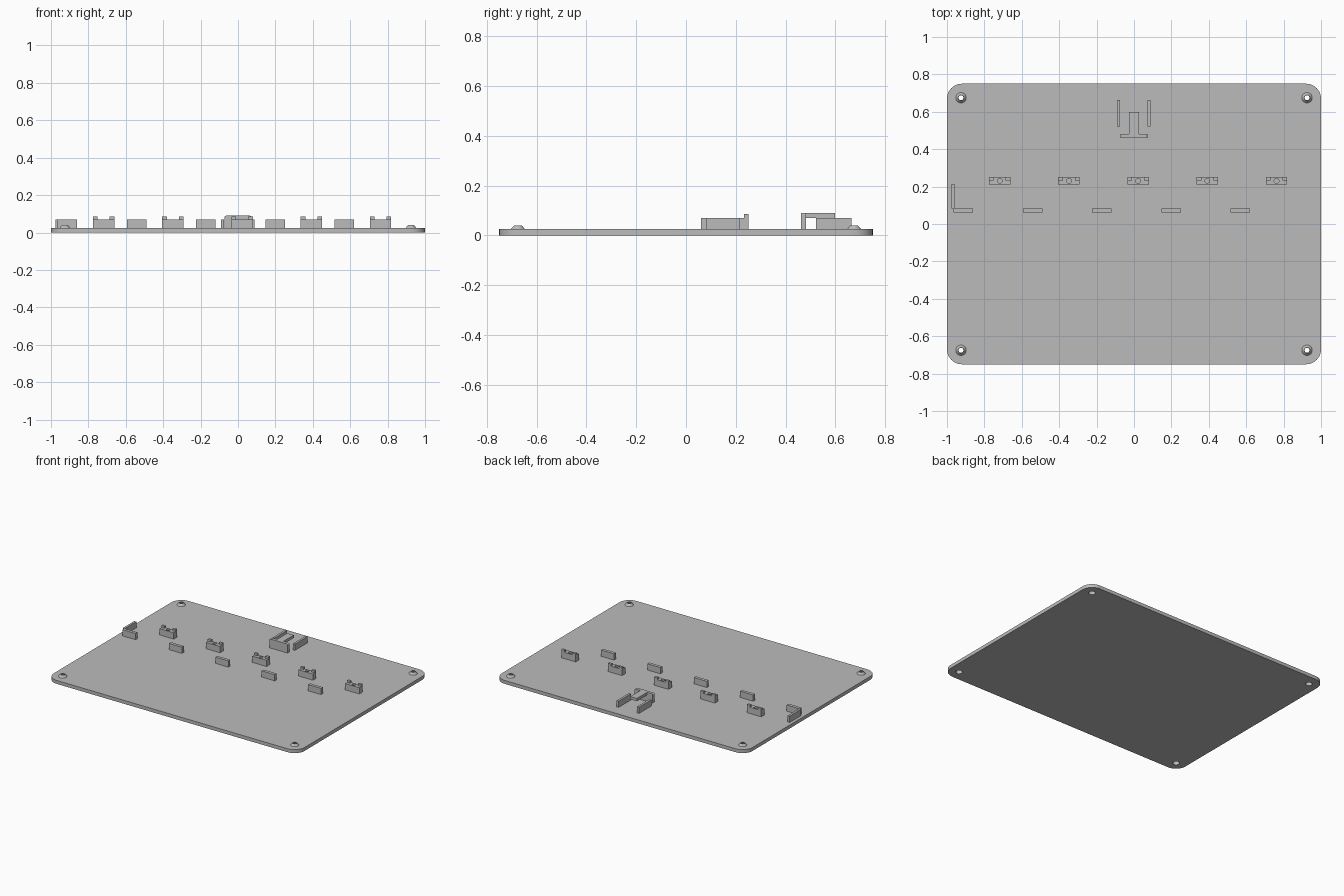
import bpy
import bmesh
from math import pi, cos, sin

if "Cube" in bpy.data.objects:
    bpy.data.objects.remove(bpy.data.objects["Cube"], do_unlink=True)

DECK = 0.025      # top of the base plate
SINK = 0.015      # fittings start slightly inside the plate
LOW_TOP = 0.07    # common height of the low fittings

grey = bpy.data.materials.new("light grey plastic")
grey.use_nodes = True
grey.diffuse_color = (0.5, 0.5, 0.5, 1)
grey.node_tree.nodes["Principled BSDF"].inputs["Base Color"].default_value = (0.5, 0.5, 0.5, 1)


def finish(name, bm):
    bmesh.ops.recalc_face_normals(bm, faces=bm.faces[:])
    mesh = bpy.data.meshes.new(name)
    bm.to_mesh(mesh)
    bm.free()
    mesh.materials.append(grey)
    obj = bpy.data.objects.new(name, mesh)
    bpy.context.collection.objects.link(obj)
    return obj


def add_box(bm, x, y, z):
    verts = bmesh.ops.create_cube(bm, size=1)["verts"]
    for v in verts:
        for axis, (lo, hi) in enumerate((x, y, z)):
            v.co[axis] = lo if v.co[axis] < 0 else hi


def box(name, x, y, z):
    bm = bmesh.new()
    add_box(bm, x, y, z)
    return finish(name, bm)


def bevel_edges(obj, test, width, segments):
    bm = bmesh.new()
    bm.from_mesh(obj.data)
    edges = [e for e in bm.edges if test(*e.verts)]
    bmesh.ops.bevel(bm, geom=edges, offset=width, segments=segments,
                    profile=0.5, affect='EDGES')
    bm.to_mesh(obj.data)
    bm.free()


def lathe(name, profile, sides=32):
    # Closed ring swept about z
    bm = bmesh.new()
    rings = [[bm.verts.new((r * cos(2 * pi * i / sides), r * sin(2 * pi * i / sides), z))
              for r, z in profile] for i in range(sides)]
    for i in range(sides):
        a, b = rings[i], rings[(i + 1) % sides]
        for j in range(len(profile)):
            k = (j + 1) % len(profile)
            bm.faces.new((a[j], b[j], b[k], a[k]))
    return finish(name, bm)


def drill(obj, x, y, radius, bottom, top):
    bm = bmesh.new()
    bmesh.ops.create_cone(bm, cap_ends=True, segments=32, radius1=radius,
                          radius2=radius, depth=top - bottom)
    cutter = finish("drill_cutter", bm)
    cutter.location = (x, y, (top + bottom) / 2)
    cutter.hide_render = True
    mod = obj.modifiers.new("hole", 'BOOLEAN')
    mod.operation = 'DIFFERENCE'
    mod.solver = 'EXACT'
    mod.object = cutter
    bpy.context.view_layer.objects.active = obj
    bpy.ops.object.modifier_apply(modifier=mod.name)
    bpy.data.objects.remove(cutter, do_unlink=True)


# Rounded base plate
plate = box("base_plate", (-1, 1), (-0.75, 0.75), (0, DECK))
bevel_edges(plate, lambda a, b: abs(a.co.z - b.co.z) > 0.01, 0.08, 10)

# Hollow tapered bosses in the corner holes
boss_profile = [(0.022, 0), (0.022, 0.02), (0.013, 0.04), (0.015, 0.04),
                (0.028, DECK), (0.028, 0.015), (0.024, 0.001)]
bosses = []
for x in (-0.925, 0.925):
    for y in (-0.675, 0.675):
        drill(plate, x, y, 0.0225, -0.1, 0.1)
        boss = lathe("mounting_boss", boss_profile)
        boss.location = (x, y, 0)
        bosses.append(boss)

# Back row: drilled blocks with two raised lips
clip = box("clip_block", (-0.057, 0.057), (0.212, 0.25), (SINK, LOW_TOP))
drill(clip, 0, 0.231, 0.013, 0.03, 0.1)
bm = bmesh.new()
bm.from_mesh(clip.data)
for lip in ((-0.057, -0.032), (0.032, 0.057)):
    add_box(bm, lip, (0.233, 0.25), (LOW_TOP, 0.085))
bm.to_mesh(clip.data)
bm.free()
for i in range(5):
    part = clip if i == 0 else clip.copy()
    if i:
        bpy.context.collection.objects.link(part)
    part.location.x = -0.718 + 0.37 * i

# Front row: plain stop blocks
for i in range(5):
    x = -0.912 + 0.37 * i
    box("stop_block", (x - 0.052, x + 0.052), (0.061, 0.083), (SINK, LOW_TOP))

# Side stop at the right end of the row
box("end_stop", (-0.977, -0.961), (0.083, 0.214), (SINK, LOW_TOP))

# Holder: two guide rails, a front wall and an overhanging tongue
for x in (-0.083, 0.08):
    box("guide_rail", (x - 0.008, x + 0.008), (0.522, 0.664), (SINK, LOW_TOP))
wall = box("holder_wall", (-0.072, 0.072), (0.461, 0.482), (SINK, 0.09))
bevel_edges(wall, lambda a, b: min(a.co.z, b.co.z) > 0.08 and abs(a.co.y - b.co.y) > 0.01,
            0.008, 3)
box("holder_tongue", (-0.026, 0.026), (0.475, 0.598), (LOW_TOP, 0.09))

# Smooth the round parts, keeping crisp edges
bpy.ops.object.select_all(action='DESELECT')
for obj in bosses + [plate]:
    obj.select_set(True)
bpy.context.view_layer.objects.active = plate
bpy.ops.object.shade_smooth_by_angle()
